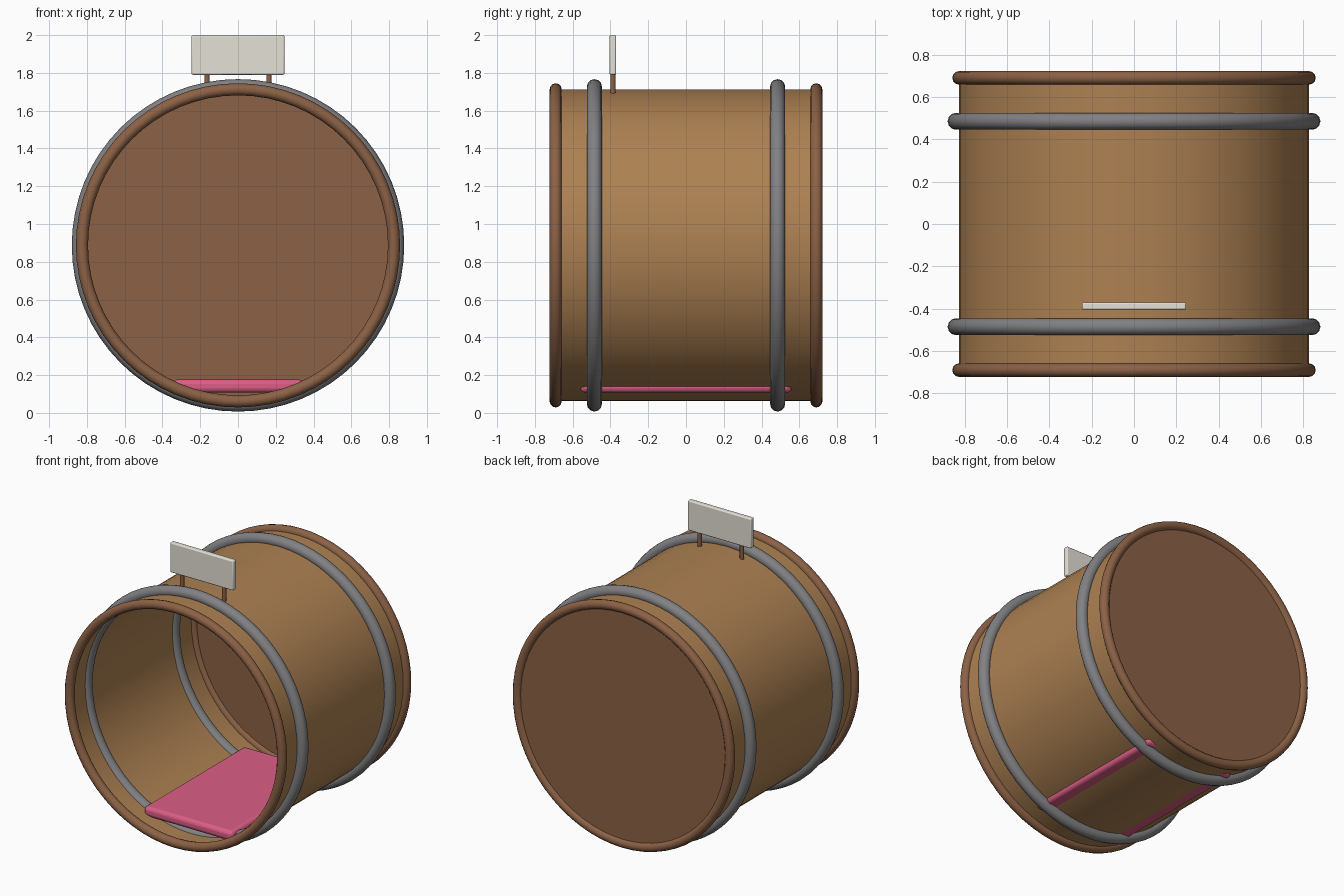
import bpy
from math import pi, radians

if "Cube" in bpy.data.objects:
    bpy.data.objects.remove(bpy.data.objects["Cube"])

CZ = 0.887                      # height of the barrel axis
FACE_Y = (pi / 2, 0, 0)         # turns a z-axis primitive along y


def material(name, rgb):
    m = bpy.data.materials.new(name)
    m.diffuse_color = (*rgb, 1)
    m.use_nodes = True
    m.node_tree.nodes["Principled BSDF"].inputs["Base Color"].default_value = m.diffuse_color
    return m


WOOD = material("light_wood", (0.42, 0.22, 0.085))
DARK = material("dark_wood", (0.26, 0.12, 0.06))
STEEL = material("steel", (0.22, 0.22, 0.23))
PINK = material("pink", (0.72, 0.11, 0.24))
WHITE = material("off_white", (0.78, 0.75, 0.68))


def finish(name, mat):
    ob = bpy.context.object
    ob.name = name
    ob.data.materials.append(mat)
    bpy.ops.object.shade_smooth_by_angle(angle=radians(40))
    return ob


def ring(name, y, major, minor, mat):
    bpy.ops.mesh.primitive_torus_add(
        major_radius=major, minor_radius=minor, major_segments=64,
        minor_segments=12, location=(0, y, CZ), rotation=FACE_Y)
    return finish(name, mat)


def cylinder(name, r, depth, loc, mat, rot=(0, 0, 0), verts=64, cap='NGON'):
    bpy.ops.mesh.primitive_cylinder_add(
        vertices=verts, radius=r, depth=depth, end_fill_type=cap,
        location=loc, rotation=rot)
    return finish(name, mat)


def rounded_box(name, size, loc, bevel, mat):
    bpy.ops.mesh.primitive_cube_add(size=1, location=loc)
    bpy.context.object.scale = size
    bpy.ops.object.transform_apply(location=False, rotation=False, scale=True)
    b = bpy.context.object.modifiers.new("bevel", 'BEVEL')
    b.width, b.segments = bevel, 3
    return finish(name, mat)


# Barrel: open shell with a closed back
cylinder("barrel_shell", 0.825, 1.38, (0, 0, CZ), WOOD, FACE_Y, cap='NOTHING')
cylinder("back_panel", 0.815, 0.02, (0, 0.69, CZ), DARK, FACE_Y)

# End rims and steel hoops
for side, s in (("front", -1), ("back", 1)):
    ring(side + "_rim", s * 0.69, 0.826, 0.032, DARK)
    ring(side + "_hoop", s * 0.485, 0.84, 0.04, STEEL)

# Cushion on the barrel floor
rounded_box("cushion", (0.69, 1.12, 0.07), (0, 0, 0.142), 0.025, PINK)

# Sign board on two posts
rounded_box("sign_board", (0.492, 0.035, 0.21), (0, -0.387, 1.895), 0.008, WHITE)
for side, s in (("left", -1), ("right", 1)):
    cylinder(side + "_sign_post", 0.014, 0.13, (s * 0.164, -0.387, 1.752),
             DARK, verts=12)
